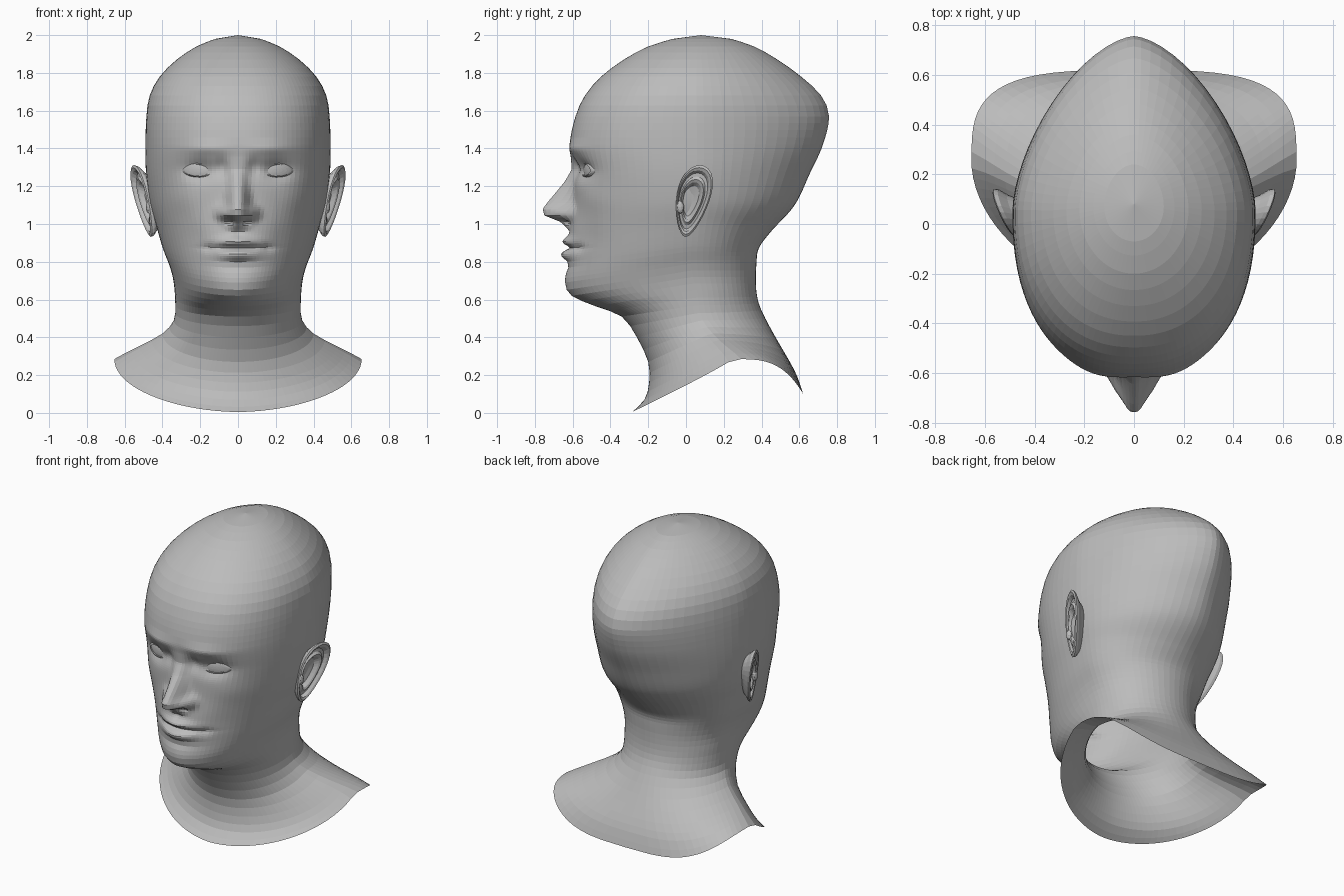
import bpy, bmesh
from math import sin, cos, pi, exp, sqrt

cube = bpy.data.objects.get("Cube")
if cube:
    bpy.data.objects.remove(cube)

clay = bpy.data.materials.new("clay grey")
clay.use_nodes = True
clay.diffuse_color = (0.5, 0.5, 0.5, 1)
clay.node_tree.nodes["Principled BSDF"].inputs["Base Color"].default_value = (0.5, 0.5, 0.5, 1)


def finish(name, bm):
    """Turn a bmesh into a named, coloured object."""
    bmesh.ops.recalc_face_normals(bm, faces=bm.faces)
    mesh = bpy.data.meshes.new(name)
    bm.to_mesh(mesh)
    bm.free()
    mesh.materials.append(clay)
    obj = bpy.data.objects.new(name, mesh)
    bpy.context.collection.objects.link(obj)
    return obj


def loft(bm, rings, cap_first=None, cap_last=None):
    """Skin closed rings of points, with optional end points."""
    loops = [[bm.verts.new(p) for p in ring] for ring in rings]
    count = len(loops[0])
    for upper, lower in zip(loops, loops[1:]):
        for i in range(count):
            j = (i + 1) % count
            bm.faces.new((upper[i], upper[j], lower[j], lower[i]))
    for tip, loop in ((cap_first, loops[0]), (cap_last, loops[-1])):
        if tip:
            point = bm.verts.new(tip)
            for i in range(count):
                bm.faces.new((loop[i], loop[(i + 1) % count], point))


def spline(a, b, c, d, t):
    """Smooth curve between b and c, per component."""
    return [q + 0.5 * t * (r - p + t * (2 * p - 5 * q + 4 * r - s + t * (3 * (q - r) + s - p)))
            for p, q, r, s in zip(a, b, c, d)]


def lookup(table, z):
    """Blended values from a table that runs downward in z."""
    for upper, lower in zip(table, table[1:]):
        if lower[0] <= z <= upper[0]:
            t = (upper[0] - z) / (upper[0] - lower[0])
            return [u + (v - u) * t for u, v in zip(upper[1:], lower[1:])]
    return None


# Outlines from crown to collar: front (y, z)
front_line = [
    (-.07, 1.98), (-.2, 1.94), (-.33, 1.87), (-.45, 1.78), (-.535, 1.68), (-.585, 1.57),
    (-.615, 1.42), (-.598, 1.27), (-.6, 1.1), (-.62, .95), (-.625, .8), (-.64, .69),
    (-.605, .62), (-.48, .565), (-.34, .51), (-.26, .4), (-.2, .27), (-.195, .16),
    (-.22, .07), (-.285, .005)]
# Side: x, y, z, roundness of the front half, roundness of the back half
side_line = [
    (.12, .07, 1.98, 2, 1.9), (.22, .06, 1.94, 2, 1.8), (.325, .05, 1.87, 2.1, 1.7),
    (.415, .05, 1.78, 2.2, 1.65), (.468, .05, 1.68, 2.25, 1.6), (.485, .05, 1.57, 2.3, 1.6),
    (.49, .05, 1.42, 2.3, 1.65), (.487, .05, 1.27, 2.25, 1.7), (.468, .04, 1.12, 2.1, 1.8),
    (.435, .03, 1, 2, 1.9), (.4, .02, .88, 1.95, 2), (.365, .02, .79, 1.9, 2),
    (.345, .03, .72, 1.9, 2), (.336, .05, .65, 2, 2), (.332, .06, .57, 2, 2),
    (.34, .08, .49, 2, 2), (.4, .13, .42, 2, 2.2), (.52, .19, .355, 1.9, 2.6),
    (.6, .23, .315, 1.9, 3), (.655, .25, .285, 1.85, 3.4)]
# Back (y, z)
back_line = [
    (.24, 1.98), (.36, 1.94), (.485, 1.87), (.61, 1.78), (.715, 1.68), (.757, 1.57),
    (.725, 1.42), (.657, 1.27), (.575, 1.1), (.45, .96), (.385, .87), (.373, .79),
    (.37, .72), (.372, .65), (.385, .58), (.42, .5), (.48, .39), (.55, .27),
    (.59, .19), (.62, .1)]
# Nose: z, projection, half width
nose = [(1.36, 0, .06), (1.29, .006, .042), (1.225, .045, .045), (1.12, .13, .055),
        (1.08, .157, .062), (1.045, .143, .064), (1.01, .05, .06), (.96, 0, .05)]
# Soft facial forms: x, z, x spread, z spread, forward push
forms = [
    (.2, 1.285, .09, .055, -.042), (.085, 1.3, .035, .05, -.022),  # eye sockets
    (.17, 1.4, .12, .03, .012), (.3, 1.13, .09, .08, .012),      # brows, cheekbones
    (.08, 1.06, .034, .036, .045), (.045, 1.012, .02, .014, -.03),  # nose wings, nostrils
    (0, .908, .1, .026, .032), (0, .838, .1, .032, .038),        # lips
    (0, .874, .13, .013, -.026), (.16, .872, .03, .025, -.01),   # mouth line and corners
    (0, .785, .1, .025, -.01), (0, .96, .02, .03, -.008),        # chin fold, lip groove
    (.24, .93, .07, .09, -.008)]                                 # cheek hollow


def bell(value):
    return exp(-value * value)


def face_push(x, z):
    x = abs(x)
    push = sum(amount * bell((x - fx) / wx) * bell((z - fz) / wz)
               for fx, fz, wx, wz, amount in forms)
    ridge = lookup(nose, z)
    if ridge:
        push += ridge[0] * bell((x / ridge[1]) ** 1.3)
    return push


def head_ring(front, side, back, columns=44):
    """One closed section, with columns packed toward the face."""
    half = []
    for i in range(columns + 1):
        angle = pi * (i / columns) ** 1.5
        s, c = max(sin(angle), 0), cos(angle)
        end, power = (front, side[3]) if c > 0 else (back, side[4])
        x = side[0] * s ** (2 / power)
        y = side[1] + (end[0] - side[1]) * abs(c) ** (2 / power)
        z = end[1] + (side[2] - end[1]) * (1 - c if c > 0 else s * s)
        if c > 0:
            y -= face_push(x, z) * min(1, 3 * c)
        half.append((x, y, z))
    return half + [(-x, y, z) for x, y, z in half[-2:0:-1]]


# Head, neck and collar in one open skin
last = len(front_line) - 1
rings = []
for k in range(last):
    ids = [max(k - 1, 0), k, k + 1, min(k + 2, last)]
    steps = 14 if 6 <= k <= 9 else 4 if k in (5, 10) else 2
    for n in range(steps):
        rings.append(head_ring(*(spline(*(line[i] for i in ids), n / steps)
                                 for line in (front_line, side_line, back_line))))
rings.append(head_ring(front_line[-1], side_line[-1], back_line[-1]))
skin = bmesh.new()
loft(skin, rings, cap_first=(0, .08, 2))
finish("head_and_neck", skin)


# Ears: a dished, leaf-shaped shell leaning out toward the back
def ear_point(side, angle, scale, depth):
    z = 1.122 + .19 * scale * cos(angle)
    y = .036 + .088 * scale * sin(angle) * (1 + .3 * cos(angle))
    y += .2 * (z - 1.122) - .02 * (1 - scale)
    x = .472 + .16 * (z - 1.122) + .38 * (y + .05) + depth
    return side * x, y, z


ear_steps = [(.6, -.09), (.8, -.04), (.97, -.014), (1, .002), (.93, .009), (.85, .004), (.78, -.014),
             (.68, -.012), (.6, 0), (.52, -.006), (.42, -.028), (.2, -.034)]
for label, side in (("left", 1), ("right", -1)):
    ear = bmesh.new()
    loft(ear, [[ear_point(side, 2 * pi * i / 28, *step) for i in range(28)] for step in ear_steps],
         cap_last=ear_point(side, 0, 0, -.034))
    finish(label + "_ear", ear)

    # Small flap in front of the ear canal
    flap = bmesh.new()
    bmesh.ops.create_icosphere(flap, subdivisions=2, radius=1)
    for v in flap.verts:
        v.co = (side * (.472 + .016 * v.co.x), -.03 + .02 * v.co.y, 1.09 + .035 * v.co.z)
    finish(label + "_ear_flap", flap)

    # Eyeball and lids with an almond opening
    def eye_point(dx, dz, swell):
        bulge = sqrt(max(0, 1 - (dx / .125) ** 2 - (dz / .1) ** 2))
        return side * (.2 + dx), -.455 - (.08 + swell) * bulge + .28 * dx, 1.283 + dz

    def almond(scale, swell):
        points = []
        for i in range(24):
            a = 2 * pi * i / 24
            lift = (.036 if sin(a) > 0 else .028) * abs(sin(a)) ** .3
            points.append(eye_point(.074 * scale * cos(a), lift * scale * sin(a), swell))
        return points

    ball = bmesh.new()
    loft(ball, [almond(s, 0) for s in (1.1, .8, .5, .25)], cap_last=eye_point(0, 0, 0))
    finish(label + "_eye", ball)
    lids = bmesh.new()
    loft(lids, [almond(*step) for step in ((1, -.004), (1, .009), (1.13, .009), (1.25, .002), (1.45, -.015))])
    finish(label + "_eyelids", lids)
